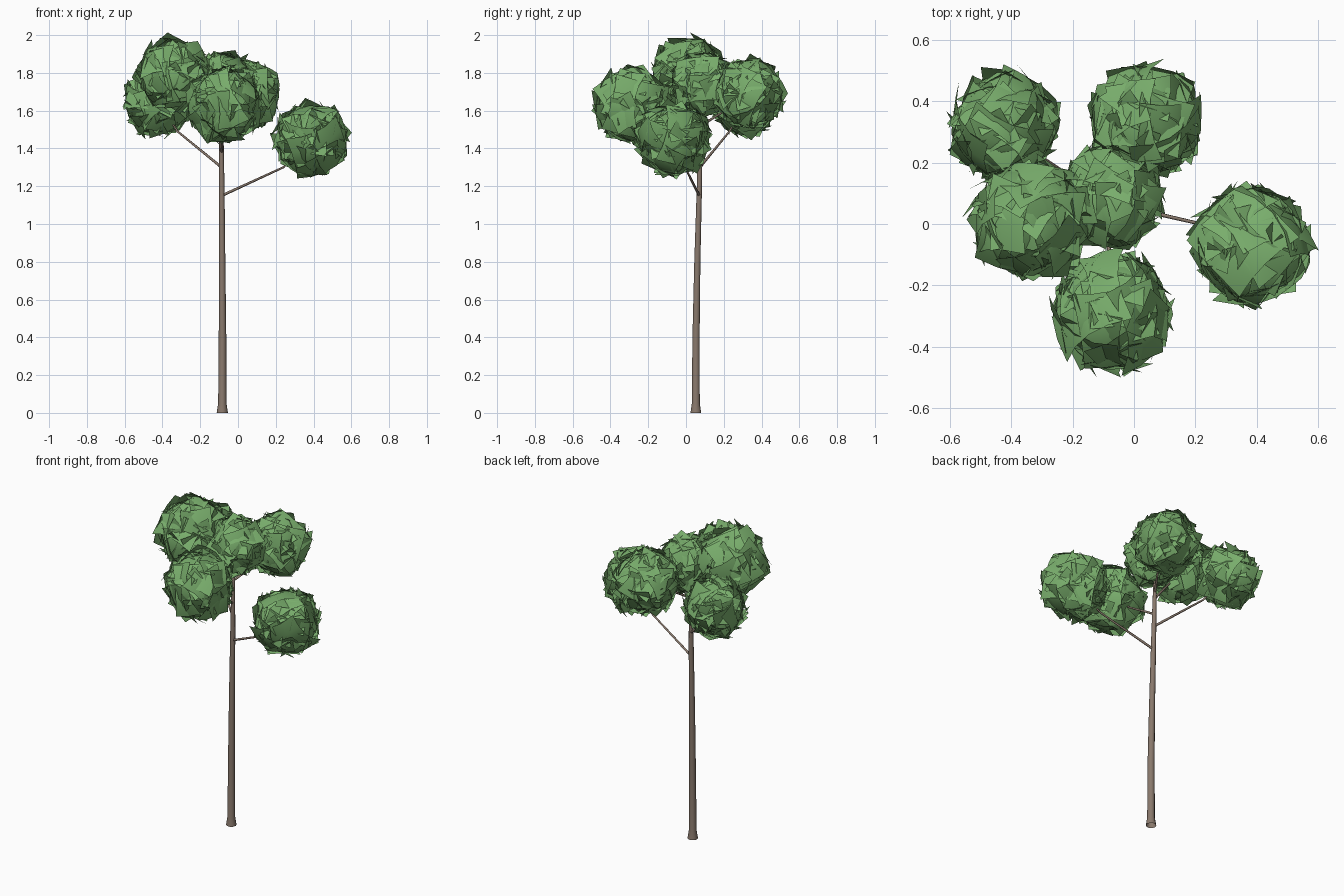
import bpy, bmesh, math, random
from mathutils import Vector, Matrix

if "Cube" in bpy.data.objects:
    bpy.data.objects.remove(bpy.data.objects["Cube"])

random.seed(4)


def material(name, rgb):
    m = bpy.data.materials.new(name)
    m.diffuse_color = (*rgb, 1)
    m.use_nodes = True
    m.node_tree.nodes["Principled BSDF"].inputs["Base Color"].default_value = m.diffuse_color
    return m


bark = material("bark", (0.25, 0.19, 0.15))
leaf = material("leaf", (0.19, 0.42, 0.15))


def make_object(name, bm, mat):
    me = bpy.data.meshes.new(name)
    bm.to_mesh(me)
    bm.free()
    for p in me.polygons:
        p.use_smooth = True
    me.materials.append(mat)
    ob = bpy.data.objects.new(name, me)
    bpy.context.collection.objects.link(ob)
    return ob


def tube(name, path, radii, sides):
    """Tapered tube through a few points."""
    bm = bmesh.new()
    pts = [Vector(p) for p in path]
    rings = []
    for i, p in enumerate(pts):
        d = pts[min(i + 1, len(pts) - 1)] - pts[max(i - 1, 0)]
        if i == 0 and name == "trunk":
            d = Vector((0, 0, 1))      # flat foot on the ground
        rot = Vector((0, 0, 1)).rotation_difference(d.normalized())
        rings.append([bm.verts.new(p + rot @ Vector((
            radii[i] * math.cos(2 * math.pi * k / sides),
            radii[i] * math.sin(2 * math.pi * k / sides), 0))) for k in range(sides)])
    for a, b in zip(rings, rings[1:]):
        for k in range(sides):
            n = (k + 1) % sides
            bm.faces.new((a[k], a[n], b[n], b[k]))
    bm.faces.new(rings[-1])
    return make_object(name, bm, bark)


def clump(name, centre, s, cards=32, n=4):
    """Ball of large, gently domed square leaf cards that cut through each other."""
    bm = bmesh.new()
    for i in range(cards):
        z = 1 - 2 * (i + 0.5) / cards
        t = i * 2.39996
        r = math.sqrt(1 - z * z)
        d = Vector((r * math.cos(t), r * math.sin(t), z))
        d += Vector([random.uniform(-0.3, 0.3) for _ in range(3)])
        rot = d.to_track_quat('Z', 'Y').to_matrix() @ Matrix.Rotation(
            random.uniform(0, math.pi), 3, 'Z')
        half = s * random.uniform(0.68, 0.82)
        height = s * random.uniform(0.62, 0.94)
        grid = []
        for a in range(n + 1):
            row = []
            for b in range(n + 1):
                x = half * (2 * a / n - 1)
                y = half * (2 * b / n - 1)
                drop = 0.42 * (x * x + y * y) / s
                row.append(bm.verts.new(Vector(centre) + rot @ Vector((x, y, height - drop))))
            grid.append(row)
        for a in range(n):
            for b in range(n):
                bm.faces.new((grid[a][b], grid[a + 1][b], grid[a + 1][b + 1], grid[a][b + 1]))
    return make_object(name, bm, leaf)


# Trunk with flared foot
tube("trunk",
     [(-0.083, 0.052, 0), (-0.083, 0.052, 0.05), (-0.082, 0.053, 0.4), (-0.084, 0.06, 0.8),
      (-0.086, 0.071, 1.2), (-0.088, 0.078, 1.5), (-0.088, 0.08, 1.72)],
     [0.03, 0.022, 0.02, 0.017, 0.0145, 0.011, 0.006], 10)

# Leaf clumps: centre and size; each outer one gets a branch from its trunk point
clumps = {
    "back_left": ((-0.425, 0.32, 1.645), 0.172, (-0.087, 0.073, 1.30), (-0.32, 0.23, 1.49)),
    "back_right": ((0.04, 0.335, 1.69), 0.18, (-0.088, 0.079, 1.52), (-0.02, 0.19, 1.59)),
    "top_middle": ((-0.075, 0.09, 1.74), 0.162, None, None),
    "top_left": ((-0.335, 0.015, 1.79), 0.19, (-0.088, 0.078, 1.48), (-0.22, 0.05, 1.64)),
    "front": ((-0.07, -0.29, 1.63), 0.19, (-0.087, 0.075, 1.38), (-0.08, -0.13, 1.51)),
    "low_right": ((0.385, -0.07, 1.45), 0.19, (-0.086, 0.07, 1.15), (0.24, -0.005, 1.30)),
}
for name, (centre, size, root, bend) in clumps.items():
    clump(name + "_leaves", centre, size)
    if root:
        tip = Vector(bend).lerp(Vector(centre), 0.8)
        tube(name + "_branch", [root, bend, tip], [0.0075, 0.0055, 0.003], 6)
